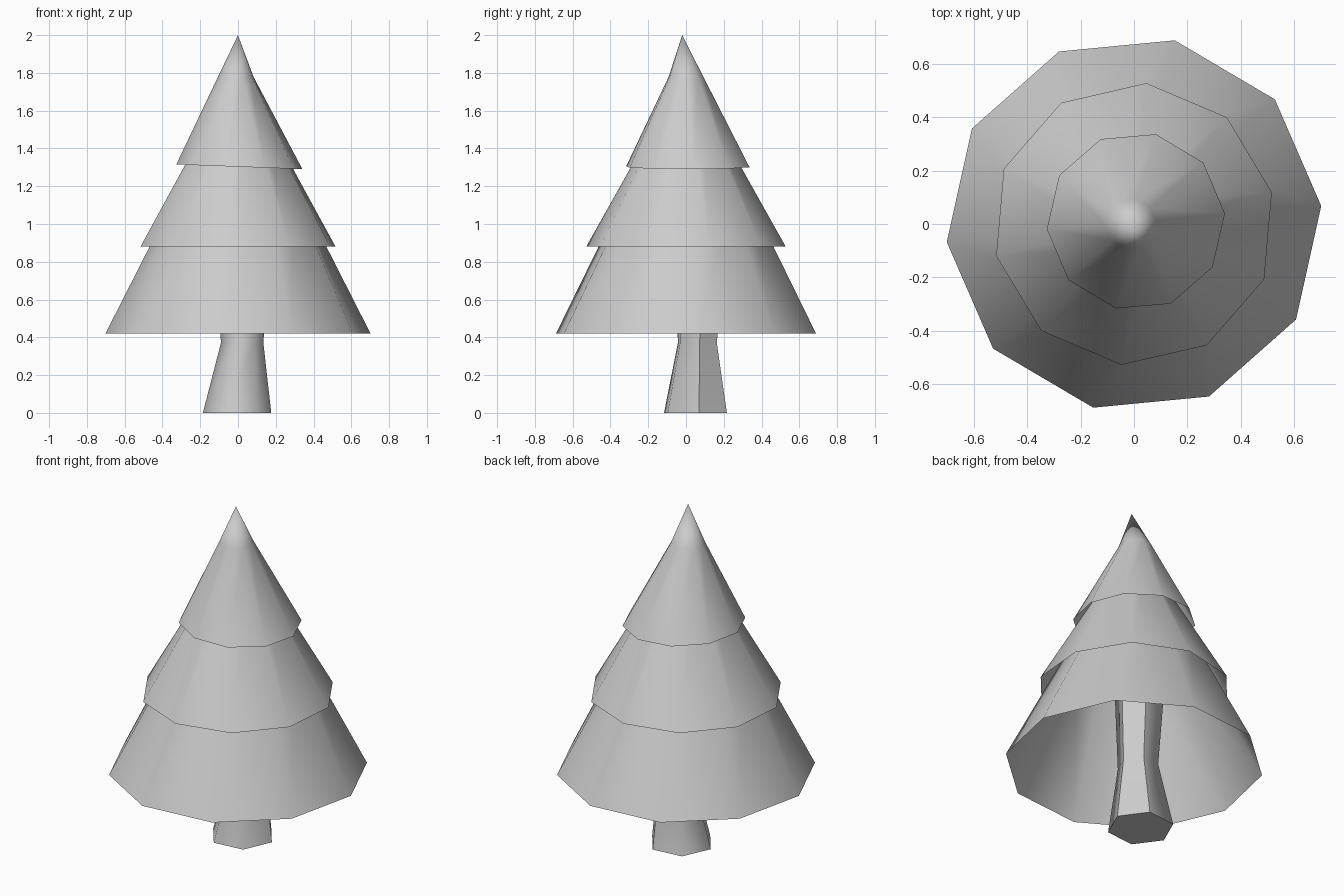
import bpy, bmesh
from math import sin, cos, radians, tau

if "Cube" in bpy.data.objects:
    bpy.data.objects.remove(bpy.data.objects["Cube"])

grey = bpy.data.materials.new("plain grey")
grey.use_nodes = True
colour = (0.6, 0.6, 0.6, 1)
grey.diffuse_color = colour
grey.node_tree.nodes["Principled BSDF"].inputs["Base Color"].default_value = colour


def loft(name, sides, rings, tip=None, floor=False, creases=(), tilt=0):
    """Skin rings of (x, y, z, radius, turn in degrees), lowest first."""
    bm = bmesh.new()
    loops = []
    for n, (x, y, z, r, turn) in enumerate(rings):
        loop = []
        for i in range(sides):
            a = radians(turn) + tau * i / sides
            drop = tilt * r * cos(a) if n == 0 else 0
            loop.append(bm.verts.new((x + r * cos(a), y + r * sin(a), z - drop)))
        loops.append(loop)
    for low, high in zip(loops, loops[1:]):
        for i in range(sides):
            j = (i + 1) % sides
            bm.faces.new((low[i], low[j], high[j], high[i]))
        for i in creases:
            bm.edges.get((low[i], high[i])).smooth = False
    if tip:
        top = bm.verts.new(tip)
        for i in range(sides):
            bm.faces.new((loops[-1][i], loops[-1][(i + 1) % sides], top))
    for f in bm.faces:
        f.smooth = True
    if floor:
        base = bm.faces.new(loops[0][::-1])
        for e in base.edges:
            e.smooth = False
    mesh = bpy.data.meshes.new(name)
    bm.to_mesh(mesh)
    bm.free()
    mesh.materials.append(grey)
    obj = bpy.data.objects.new(name, mesh)
    bpy.context.collection.objects.link(obj)
    return obj


# Six-sided trunk, flared at the foot and widening again inside the branches
loft("trunk", 6, [(-0.005, 0.05, 0, 0.182, 6),
                  (0.022, 0.06, 0.37, 0.113, 6),
                  (0.025, 0.08, 0.95, 0.145, 6)], floor=True, creases=(0, 1))

# Open, overlapping skirts of branches
loft("lower_branches", 10, [(0, 0, 0.42, 0.705, 5.5),
                            (0, 0, 1.15, 0.335, 9)])
loft("middle_branches", 10, [(0, 0, 0.88, 0.53, 13),
                             (0, 0, 1.6, 0.125, 10)])

# Slightly tilted top skirt ending in a point
loft("top_branches", 10, [(0.007, 0.01, 1.303, 0.335, 5),
                          (-0.012, 0, 1.78, 0.094, 5)],
     tip=(0, -0.02, 2), tilt=0.037)
